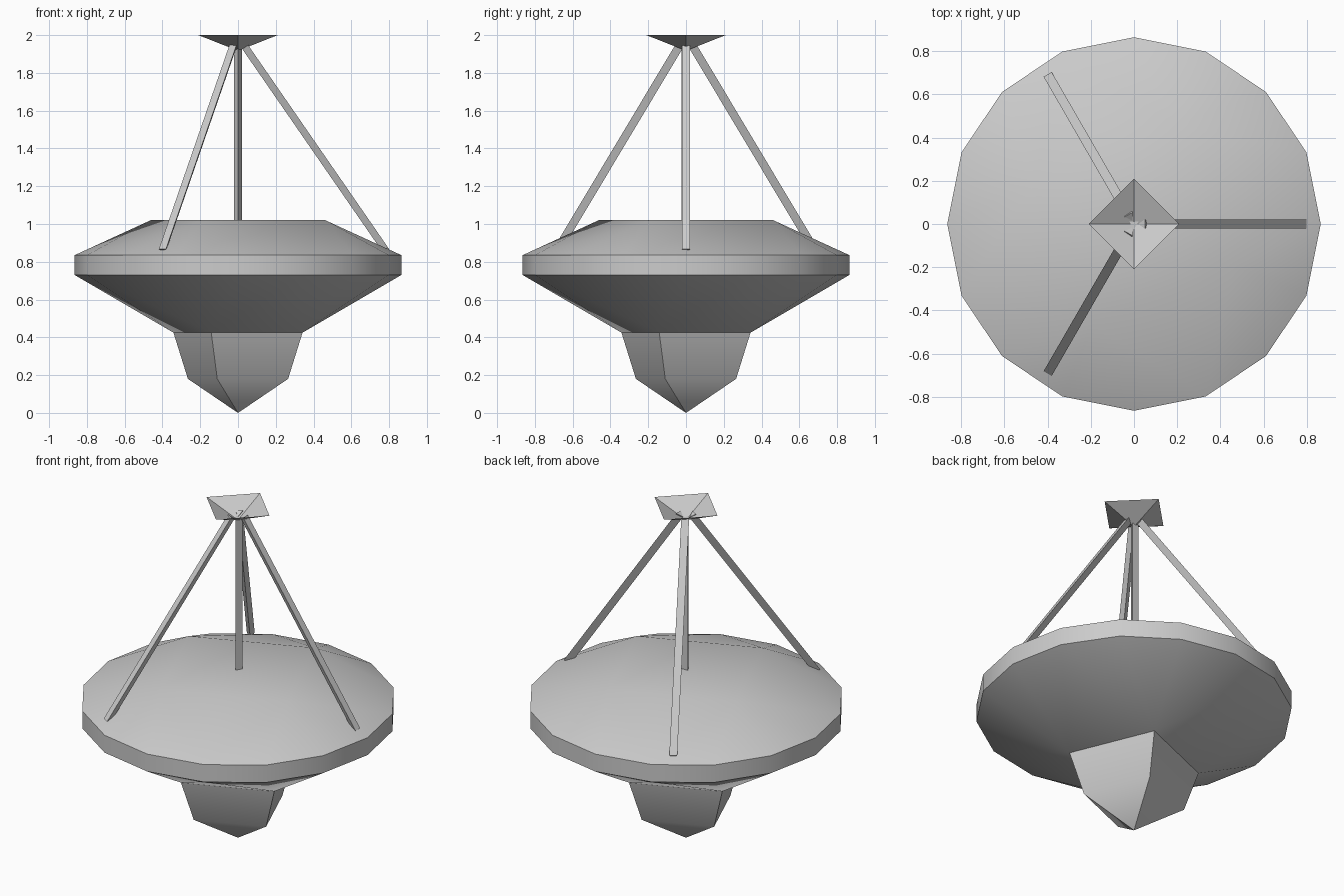
import bpy, bmesh, math
from mathutils import Vector

if "Cube" in bpy.data.objects:
    bpy.data.objects.remove(bpy.data.objects["Cube"])

RIM_R = 0.865
TWIST = math.radians(67.5)   # square sections are turned against the axes


def ring(bm, n, r, z, start=0.0):
    return [bm.verts.new((r * math.cos(start + 2 * math.pi * i / n),
                          r * math.sin(start + 2 * math.pi * i / n), z)) for i in range(n)]


def band(bm, a, b):
    n = len(a)
    for i in range(n):
        bm.faces.new((a[i], a[(i + 1) % n], b[(i + 1) % n], b[i]))


def fan_to_square(bm, rim, sq):
    # each square corner fans out to a quarter of the 16-sided rim
    for k in range(4):
        c = 3 + 4 * k
        for j in range(-2, 2):
            bm.faces.new((sq[k], rim[(c + j) % 16], rim[(c + j + 1) % 16]))
        bm.faces.new((sq[k], rim[(c + 2) % 16], sq[(k + 1) % 4]))


def finish(bm, name, angle=30):
    bmesh.ops.recalc_face_normals(bm, faces=bm.faces)
    me = bpy.data.meshes.new(name)
    bm.to_mesh(me)
    bm.free()
    ob = bpy.data.objects.new(name, me)
    bpy.context.collection.objects.link(ob)
    if angle:
        bpy.ops.object.select_all(action='DESELECT')
        ob.select_set(True)
        bpy.context.view_layer.objects.active = ob
        bpy.ops.object.shade_smooth_by_angle(angle=math.radians(angle))
    return ob


def strut(name, p0, p1, flat_dir, r=0.025):
    # three-sided bar with one flat side towards flat_dir
    p0, p1 = Vector(p0), Vector(p1)
    d = (p1 - p0).normalized()
    out = Vector(flat_dir)
    out = (out - d * out.dot(d)).normalized()
    side = d.cross(out)
    bm = bmesh.new()
    ends = []
    for p in (p0, p1):
        ends.append([bm.verts.new(p + r * (out * math.cos(a) + side * math.sin(a)))
                     for a in (math.pi / 3, math.pi, 5 * math.pi / 3)])
    band(bm, ends[0], ends[1])
    for e in ends:
        bm.faces.new(e)
    finish(bm, name, 0)


# dish body: square top, 16-sided rim, tapering to the square neck
bm = bmesh.new()
top_sq = ring(bm, 4, 0.50, 1.02, TWIST)
rim_hi = ring(bm, 16, RIM_R, 0.835)
rim_lo = ring(bm, 16, RIM_R, 0.73)
low_sq = ring(bm, 4, 0.37, 0.425, TWIST)
bm.faces.new(top_sq)
fan_to_square(bm, rim_hi, top_sq)
band(bm, rim_hi, rim_lo)
fan_to_square(bm, rim_lo, low_sq)
bm.faces.new(low_sq)
finish(bm, "dish_body")

# neck with pointed base
bm = bmesh.new()
a = ring(bm, 4, 0.37, 0.425, TWIST)
b = ring(bm, 4, 0.287, 0.18, TWIST)
tip = bm.verts.new((0, 0, 0))
band(bm, a, b)
for i in range(4):
    bm.faces.new((b[i], b[(i + 1) % 4], tip))
bm.faces.new(a)
finish(bm, "pointed_base", 50)

# three support legs
for i in range(3):
    t = 2 * math.pi * i / 3
    u = Vector((math.cos(t), math.sin(t), 0))
    strut("support_leg_%d" % (i + 1), u * 0.79 + Vector((0, 0, 0.86)),
          u * 0.04 + Vector((0, 0, 1.945)), u)

# centre mast
strut("centre_mast", (0, 0, 1.0), (0, 0, 1.93), (0, 1, 0))

# open shallow cup on top
bm = bmesh.new()
edge = ring(bm, 4, 0.21, 2.0)
tip = bm.verts.new((0, 0, 1.917))
for i in range(4):
    bm.faces.new((edge[i], edge[(i + 1) % 4], tip))
finish(bm, "top_reflector", 40)
